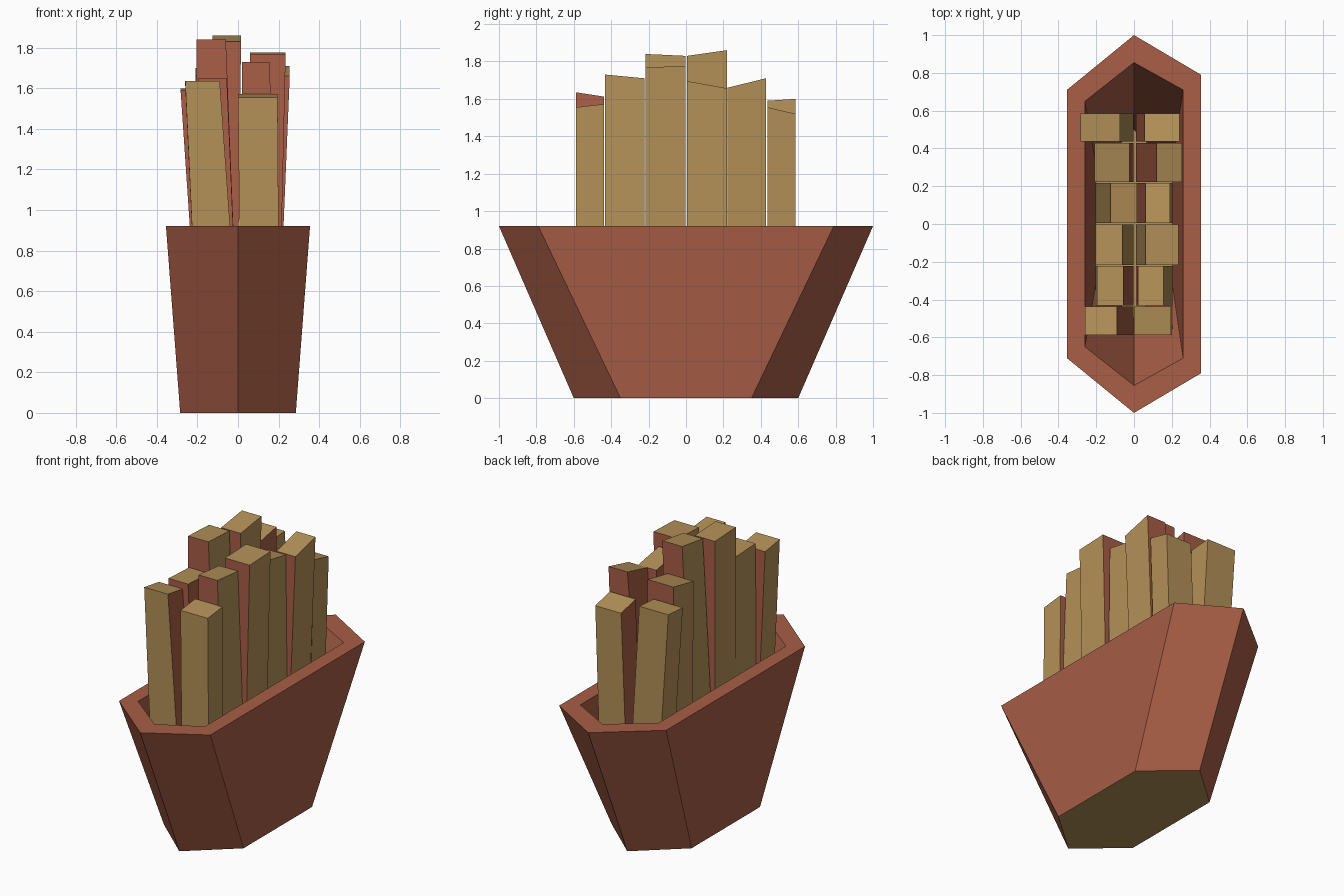
import bpy, bmesh

if "Cube" in bpy.data.objects:
    bpy.data.objects.remove(bpy.data.objects["Cube"])


def material(name, rgb):
    m = bpy.data.materials.new(name)
    m.diffuse_color = (*rgb, 1)
    m.use_nodes = True
    m.node_tree.nodes["Principled BSDF"].inputs["Base Color"].default_value = m.diffuse_color
    return m


RED = material("brick_red", (0.392, 0.112, 0.061))
TAN = material("golden_tan", (0.456, 0.283, 0.098))


def add_object(name, bm):
    bmesh.ops.recalc_face_normals(bm, faces=bm.faces)
    me = bpy.data.meshes.new(name)
    bm.to_mesh(me)
    bm.free()
    me.materials.append(RED)
    me.materials.append(TAN)
    ob = bpy.data.objects.new(name, me)
    bpy.context.collection.objects.link(ob)
    return ob


def hexagon(bm, tip, half_width, right, left, z):
    """Stretched hexagon ring with its points at +y and -y."""
    pts = [(0, tip), (-half_width, left), (-half_width, -left),
           (0, -tip), (half_width, -right), (half_width, right)]
    return [bm.verts.new((x, y, z)) for x, y in pts]


# Carton: flared hexagonal cup with thick walls, tan base
bm = bmesh.new()
rings = [hexagon(bm, 0.60, 0.285, 0.35, 0.35, 0.0),
         hexagon(bm, 1.00, 0.355, 0.79, 0.71, 0.92),
         hexagon(bm, 0.855, 0.26, 0.71, 0.65, 0.92),
         hexagon(bm, 0.50, 0.20, 0.30, 0.30, 0.10)]
for a, b in zip(rings, rings[1:]):
    for i in range(6):
        j = (i + 1) % 6
        bm.faces.new((a[i], a[j], b[j], b[i]))
for ring in (rings[0], rings[-1]):
    bm.faces.new(ring).material_index = 1
add_object("carton", bm)

# Fries: rows front to back, each with y range and a left and right stick
# stick = top x min, top x max, front height, back height, inner side is tan
ROWS = [
    (-0.588, -0.438, (-0.26, -0.09, 1.635, 1.612, 0), (0.0, 0.195, 1.555, 1.572, 0)),
    (-0.432, -0.222, (-0.195, -0.055, 1.65, 1.64, 0), (0.02, 0.155, 1.73, 1.71, 0)),
    (-0.217, -0.003, (-0.205, -0.06, 1.84, 1.83, 1), (0.06, 0.235, 1.768, 1.776, 1)),
    (0.006, 0.218, (-0.125, 0.015, 1.83, 1.86, 1), (0.06, 0.19, 1.695, 1.657, 0)),
    (0.223, 0.428, (-0.21, -0.025, 1.66, 1.70, 0), (0.12, 0.255, 1.66, 1.71, 0)),
    (0.437, 0.585, (-0.283, -0.075, 1.59, 1.60, 1), (0.055, 0.24, 1.555, 1.52, 0)),
]
BASE_Z, MOUTH_Z = 0.42, 0.92


def fry(name, row, y0, y1, side, stick):
    x0, x1, z_front, z_back, inner_tan = stick
    m0, m1 = (-0.21, -0.003) if side < 0 else (0.012, 0.21)
    bm = bmesh.new()
    bmesh.ops.create_cube(bm, size=1)
    for v in bm.verts:
        right, back, top = v.co.x > 0, v.co.y > 0, v.co.z > 0
        x = (x1 if right else x0) if top else (m1 if right else m0)
        z = (z_back if back else z_front) if top else BASE_Z
        if not top:
            x *= 0.97
        v.co = (x, y1 if back else y0, z)
    # Faces turned towards neighbouring fries are red, the outside is tan
    bm.normal_update()
    for f in bm.faces:
        n = f.normal
        tan = True
        if abs(n.y) > 0.7:
            tan = (row == 0 and n.y < 0) or (row == 5 and n.y > 0)
        elif n.x * side < -0.7:
            tan = bool(inner_tan)
        f.material_index = int(tan)
    add_object(name, bm)


for r, (y0, y1, left, right) in enumerate(ROWS):
    fry(f"fry_left_{r + 1}", r, y0, y1, -1, left)
    fry(f"fry_right_{r + 1}", r, y0, y1, 1, right)
